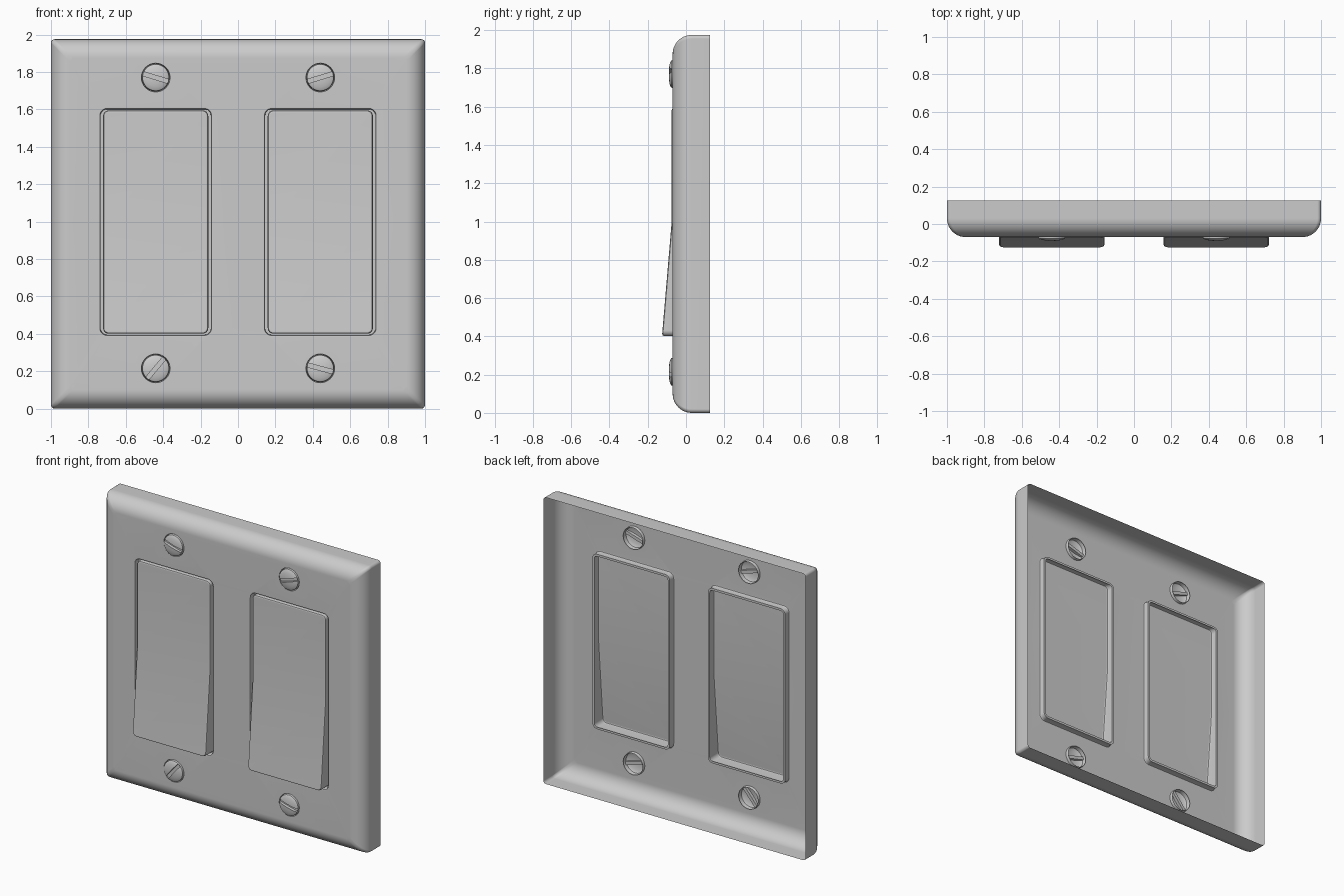
import bpy, bmesh
from math import sin, cos, pi, radians
from mathutils import Vector, Matrix

if "Cube" in bpy.data.objects:
    bpy.data.objects.remove(bpy.data.objects["Cube"])

W, H = 1.0, 0.9875          # plate half width and half height
FACE, REAR = -0.07, 0.125   # plate front plane and open back
CX, CZ = 0.44, 0.9975       # rocker centre
BACK = -0.03                # bottom of the groove round a rocker
SCREWS = [(-CX, 1.77, -17), (CX, 1.77, 17), (-CX, 0.215, 50), (CX, 0.215, -15)]


def rrect(cx, cz, hw, hh, r, n=6):
    """Rounded rectangle with an extra point at the middle of each long side."""
    pts = []
    for q, (sx, sz) in enumerate([(1, 1), (-1, 1), (-1, -1), (1, -1)]):
        if q % 2 == 0:
            pts.append((cx + sx * hw, cz))
        for i in range(n + 1):
            a = (q + i / n) * pi / 2
            pts.append((cx + sx * (hw - r) + r * cos(a), cz + sz * (hh - r) + r * sin(a)))
    return pts


def circle(cx, cz, r, n=32):
    return [(cx + r * cos(2 * pi * i / n), cz + r * sin(2 * pi * i / n)) for i in range(n)]


def loft(bm, rings):
    """Skin rings of (points, y); y may be a function of z. Returns vertex rings."""
    out = []
    for pts, y in rings:
        out.append([bm.verts.new((x, y(z) if callable(y) else y, z)) for x, z in pts])
    for a, b in zip(out, out[1:]):
        for i in range(len(a)):
            j = (i + 1) % len(a)
            bm.faces.new((a[i], a[j], b[j], b[i]))
    return out


def loop_edges(bm, ring):
    return [bm.edges.get((ring[i - 1], ring[i])) for i in range(len(ring))]


def finish(bm, name):
    bmesh.ops.recalc_face_normals(bm, faces=bm.faces)
    # face the front outward
    front = sum(f.normal.y * f.calc_area() for f in bm.faces)
    if front > 0:
        bmesh.ops.reverse_faces(bm, faces=bm.faces)
    me = bpy.data.meshes.new(name)
    bm.to_mesh(me)
    bm.free()
    ob = bpy.data.objects.new(name, me)
    bpy.context.collection.objects.link(ob)
    bpy.ops.object.select_all(action='DESELECT')
    ob.select_set(True)
    bpy.context.view_layer.objects.active = ob
    bpy.ops.object.shade_smooth_by_angle(angle=radians(35))
    wn = ob.modifiers.new("weighted", 'WEIGHTED_NORMAL')
    wn.keep_sharp = True
    return ob


# wall plate: thin open-backed shell with rounded front edge and lipped openings
bm = bmesh.new()
R = 0.1
rings = [(rrect(0, H, W, H, 0.02), REAR)]
for i in range(11):
    a = i / 10 * pi / 2
    d = R * (1 - cos(a))
    rings.append((rrect(0, H, W - d, H - d, 0.02), FACE + R - R * sin(a)))
edges = loop_edges(bm, loft(bm, rings)[-1])
for s in (-1, 1):
    hole = [(rrect(s * CX, CZ, 0.305 - d, 0.613 - d, 0.045 - d), y) for d, y in
            [(0, FACE), (0.006, FACE + 0.002), (0.010, FACE + 0.010), (0.010, BACK), (0.025, BACK)]]
    edges += loop_edges(bm, loft(bm, hole)[0])
for x, z, _ in SCREWS:
    hole = [(circle(x, z, 0.077), FACE), (circle(x, z, 0.074), FACE + 0.02)]
    edges += loop_edges(bm, loft(bm, hole)[0])
bmesh.ops.triangle_fill(bm, use_beauty=True, use_dissolve=False, edges=edges, normal=(0, -1, 0))
finish(bm, "wall_plate")


# rockers: flat upper half, lower half tilted out
def rocker_y(z):
    return -0.075 - 0.05 * max(0.0, (CZ - z) / 0.59)


for s, side in ((-1, "left"), (1, "right")):
    bm = bmesh.new()
    rings = [(rrect(s * CX, CZ, 0.281, 0.597, 0.03), BACK)]
    for d, dy in [(0, 0.012), (0.004, 0.004), (0.012, 0)]:
        rings.append((rrect(s * CX, CZ, 0.281 - d, 0.597 - d, 0.03 - d),
                      lambda z, dy=dy: rocker_y(z) + dy))
    cap = loft(bm, rings)[-1]
    mid = len(cap) // 2
    bm.faces.new(cap[:mid + 1])
    bm.faces.new(cap[mid:] + cap[:1])
    finish(bm, side + "_rocker")

# slotted screws
for k, (x, z, ang) in enumerate(SCREWS):
    bm = bmesh.new()
    prof = [(0.074, -0.05), (0.071, -0.077), (0.066, -0.081), (0.05, -0.086), (0.03, -0.089), (0.012, -0.09)]
    bm.faces.new(loft(bm, [(circle(0, 0, r), y) for r, y in prof])[-1])
    w = 0.011
    for c in (-w, w):
        geom = bm.verts[:] + bm.edges[:] + bm.faces[:]
        bmesh.ops.bisect_plane(bm, geom=geom, plane_co=(0, 0, c), plane_no=(0, 0, 1))
    slot = [f for f in bm.faces if all(abs(v.co.z) < w + 1e-4 and v.co.y < -0.076 for v in f.verts)]
    res = bmesh.ops.extrude_face_region(bm, geom=slot)
    for v in res["geom"]:
        if isinstance(v, bmesh.types.BMVert):
            v.co.y = -0.068
    bmesh.ops.delete(bm, geom=[f for f in slot if f.is_valid], context='FACES_ONLY')
    m = Matrix.Translation((x, 0, z)) @ Matrix.Rotation(radians(-ang), 4, 'Y')
    bmesh.ops.transform(bm, matrix=m, verts=bm.verts)
    finish(bm, "screw_%d" % (k + 1))
